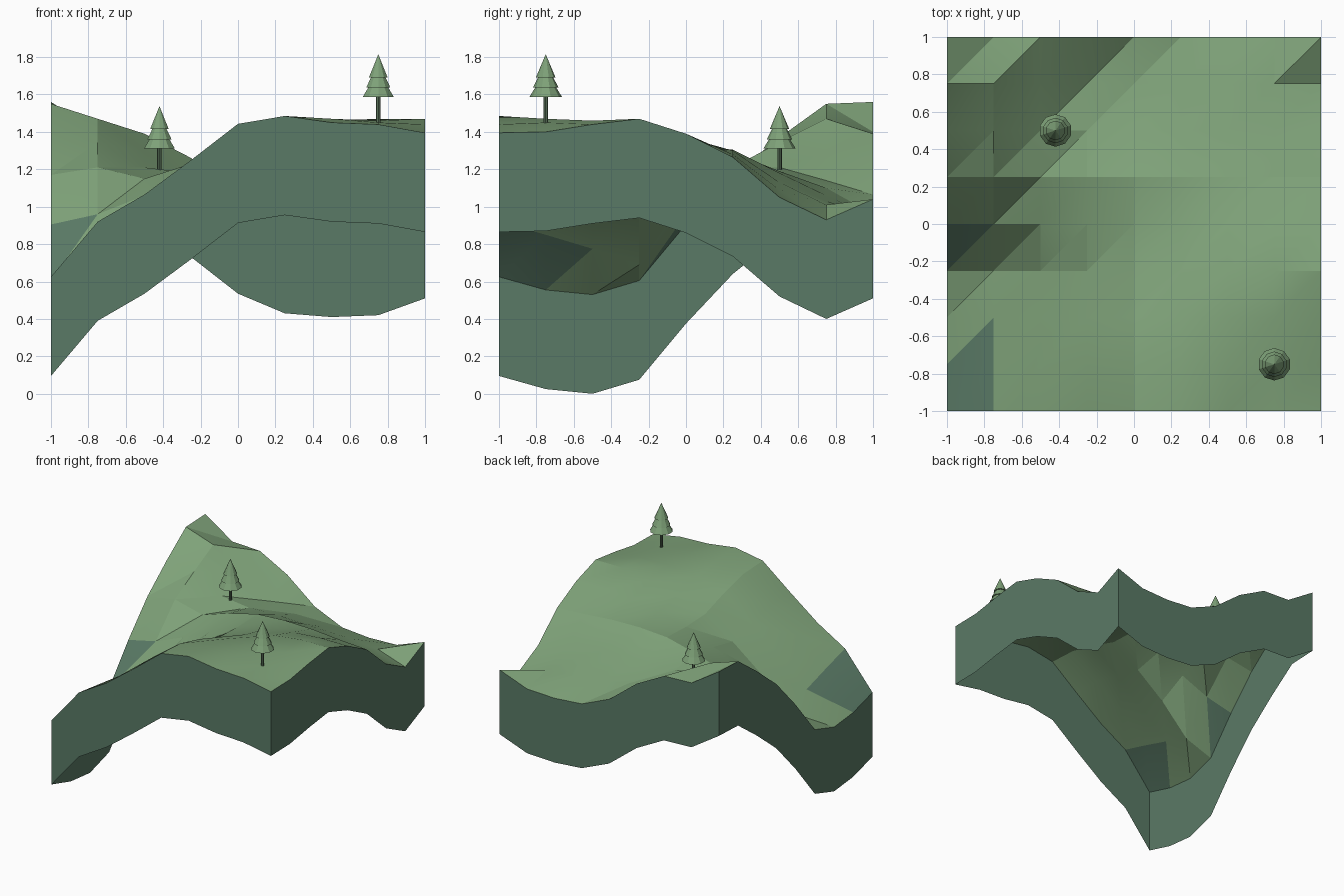
import bpy
import bmesh
import math

cube = bpy.data.objects.get("Cube")
if cube:
    bpy.data.objects.remove(cube, do_unlink=True)


def make_material(name, colour):
    mat = bpy.data.materials.new(name)
    mat.use_nodes = True
    mat.diffuse_color = colour
    mat.node_tree.nodes["Principled BSDF"].inputs["Base Color"].default_value = colour
    return mat


grass = make_material("grass green", (0.21, 0.36, 0.19, 1))
rock = make_material("rock teal", (0.102, 0.195, 0.133, 1))
bark = make_material("bark dark green", (0.1, 0.165, 0.1, 1))


def make_object(name, bm, materials, smooth_angle=None):
    mesh = bpy.data.meshes.new(name)
    bm.to_mesh(mesh)
    bm.free()
    obj = bpy.data.objects.new(name, mesh)
    bpy.context.collection.objects.link(obj)
    for mat in materials:
        mesh.materials.append(mat)
    if smooth_angle:
        bpy.ops.object.select_all(action='DESELECT')
        obj.select_set(True)
        bpy.context.view_layer.objects.active = obj
        bpy.ops.object.shade_smooth_by_angle(angle=math.radians(smooth_angle))
    return obj


# Hill heights in hundredths, one row per step from front to back
HEIGHTS = [
    (62.5, 92, 106.5, 125, 144.3, 148.5, 145, 144, 139.5),
    (55.5, 85, 105, 125, 143, 147, 147, 145, 140),
    (53, 77.5, 99, 119, 137, 144, 146, 146, 144),
    (60.5, 69, 94, 113, 129, 138, 144, 147, 147),
    (90.5, 96, 106, 118, 128, 133, 137, 139, 139),
    (117, 121, 115, 123, 129, 130.5, 130, 128, 126.5),
    (137, 134.5, 121, 118, 119, 118, 113, 109, 105),
    (155, 147, 129, 114, 110, 106, 103, 101, 93),
    (156, 140, 139, 126, 106.5, 96, 94, 95, 104),
]
COUNT = len(HEIGHTS)
LAST = COUNT - 1
STEP = 2 / LAST
WALL_DEPTH = 0.53


def grid_point(col, row, drop=0.0):
    return (col * STEP - 1, row * STEP - 1, HEIGHTS[row][col] / 100 - drop)


# Ground sheet, every cell split along the same diagonal
bm = bmesh.new()
grid = [[bm.verts.new(grid_point(c, r)) for c in range(COUNT)] for r in range(COUNT)]
for r in range(LAST):
    for c in range(LAST):
        a, b = grid[r][c], grid[r][c + 1]
        d, e = grid[r + 1][c], grid[r + 1][c + 1]
        lower = bm.faces.new((a, b, e))
        upper = bm.faces.new((a, e, d))
        # bare rock in the gully on one side
        if c == 0:
            lower.material_index = int(r < 2)
            upper.material_index = int(r in (0, 3))
make_object("ground", bm, [grass, rock], 15)

# Cut earth walls hanging from the rim, open underneath
span = range(LAST)
rim = [(i, 0) for i in span] + [(LAST, i) for i in span]
rim += [(LAST - i, LAST) for i in span] + [(0, LAST - i) for i in span]
bm = bmesh.new()
tops = [bm.verts.new(grid_point(c, r)) for c, r in rim]
lows = [bm.verts.new(grid_point(c, r, WALL_DEPTH)) for c, r in rim]
for i in range(len(rim)):
    j = (i + 1) % len(rim)
    bm.faces.new((lows[i], lows[j], tops[j], tops[i]))
make_object("earth_walls", bm, [rock], 20)


def add_cone(bm, x, y, bottom, top, r_bottom, r_top, sides, material=0):
    before = set(bm.faces)
    new = bmesh.ops.create_cone(bm, cap_ends=True, segments=sides, radius1=r_bottom,
                                radius2=r_top, depth=top - bottom)
    bmesh.ops.translate(bm, verts=new["verts"], vec=(x, y, (bottom + top) / 2))
    for face in set(bm.faces) - before:
        face.material_index = material


# Pine tree: trunk and three stacked skirts
def make_pine(name, x, y, base):
    bm = bmesh.new()
    add_cone(bm, x, y, base - 0.03, base + 0.17, 0.012, 0.012, 8, 1)
    for bottom, top, wide, narrow in ((0.145, 0.215, 0.087, 0.044),
                                      (0.195, 0.27, 0.068, 0.03),
                                      (0.25, 0.373, 0.052, 0.0)):
        add_cone(bm, x, y, base + bottom, base + top, wide, narrow, 10)
    make_object(name, bm, [grass, bark])


make_pine("pine_on_plateau", 0.75, -0.75, 1.442)
make_pine("pine_on_slope", -0.42, 0.5, 1.165)
